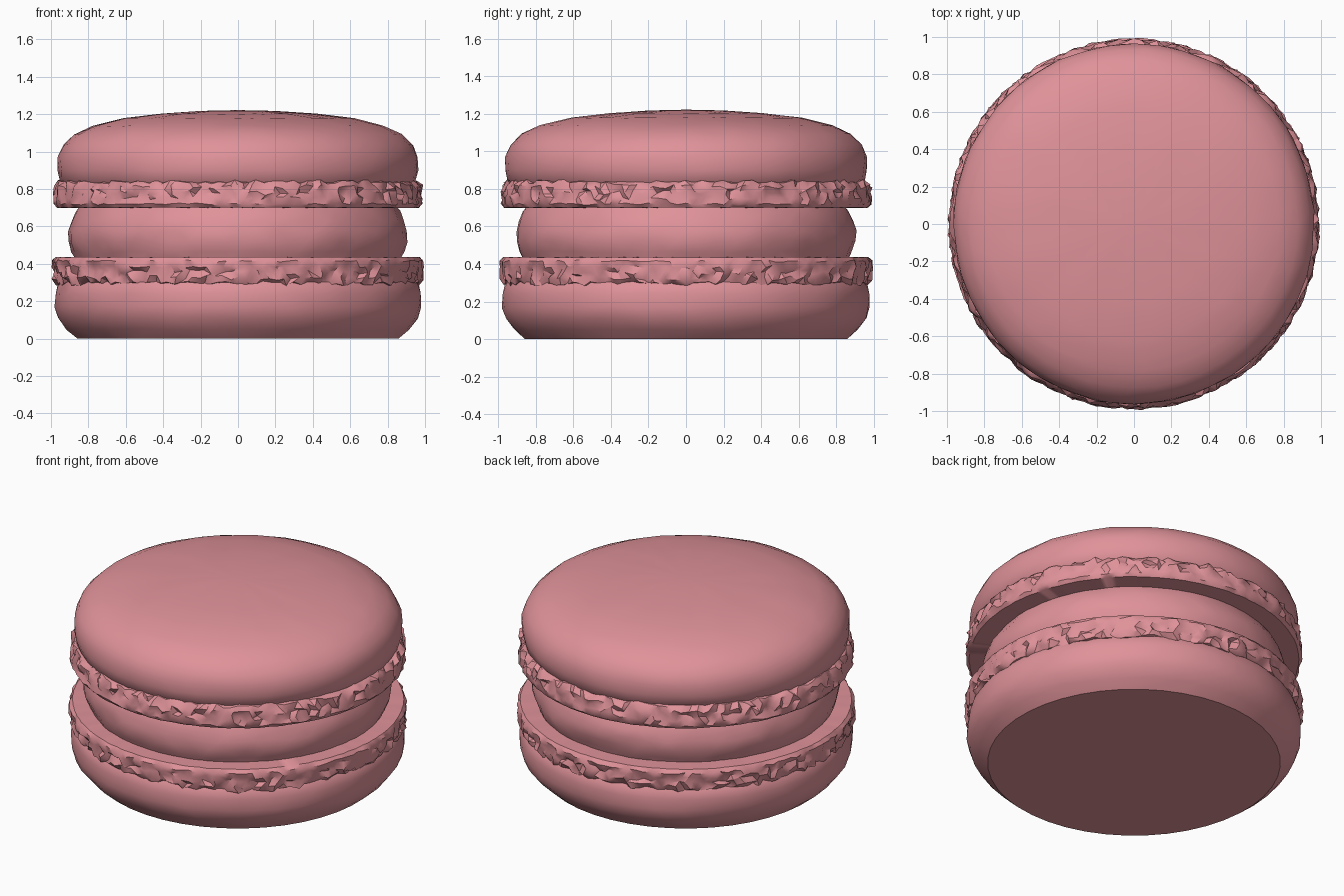
import bpy, bmesh, math, random

if "Cube" in bpy.data.objects:
    bpy.data.objects.remove(bpy.data.objects["Cube"])

random.seed(7)

pink = bpy.data.materials.new("rose pink")
pink.diffuse_color = (0.74, 0.29, 0.32, 1)
pink.use_nodes = True
pink.node_tree.nodes["Principled BSDF"].inputs["Base Color"].default_value = pink.diffuse_color


def lathe(name, profile, segs, angle=35):
    """Spin (radius, z, jitter) points into a closed solid, listed from bottom to top."""
    bm = bmesh.new()
    rings = []
    for i, (r, z, j) in enumerate(profile):
        if r == 0:
            rings.append([bm.verts.new((0, 0, z))])
            continue
        ring = []
        for k in range(segs):
            a = 2 * math.pi * (k + 0.5 * (i % 2) + random.uniform(-12, 12) * j) / segs
            rr = min(r + random.uniform(-j, j), 1.0)
            ring.append(bm.verts.new((rr * math.cos(a), rr * math.sin(a),
                                      z + random.uniform(-j, j) * 0.8)))
        rings.append(ring)
    for i, (lo, hi) in enumerate(zip(rings, rings[1:])):
        for k in range(segs):
            n = (k + 1) % segs
            if len(lo) == 1:
                bm.faces.new((lo[0], hi[n], hi[k]))
            elif len(hi) == 1:
                bm.faces.new((lo[k], lo[n], hi[0]))
            elif i % 2 == 0:
                bm.faces.new((lo[k], lo[n], hi[k]))
                bm.faces.new((lo[n], hi[n], hi[k]))
            else:
                bm.faces.new((lo[k], hi[n], hi[k]))
                bm.faces.new((lo[k], lo[n], hi[n]))
    bmesh.ops.recalc_face_normals(bm, faces=bm.faces)
    mesh = bpy.data.meshes.new(name)
    bm.to_mesh(mesh)
    bm.free()
    mesh.materials.append(pink)
    ob = bpy.data.objects.new(name, mesh)
    bpy.context.collection.objects.link(ob)
    bpy.ops.object.select_all(action='DESELECT')
    ob.select_set(True)
    bpy.context.view_layer.objects.active = ob
    bpy.ops.object.shade_smooth_by_angle(angle=math.radians(angle))
    return ob


# bottom shell: flat base and rounded side
lathe("bottom_shell", [
    (0, 0, 0), (0.86, 0, 0), (0.915, 0.05, 0.004), (0.962, 0.11, 0.004),
    (0.98, 0.17, 0.004), (0.978, 0.24, 0.004), (0.965, 0.30, 0.003),
    (0.93, 0.33, 0), (0, 0.33, 0)], 44)

# crumbly foot of the bottom shell, with a flat top
lathe("bottom_foot", [
    (0, 0.29, 0), (0.93, 0.29, 0.004), (0.968, 0.295, 0.016), (0.982, 0.325, 0.017),
    (0.980, 0.355, 0.017), (0.985, 0.385, 0.012), (0.988, 0.415, 0.007),
    (0.972, 0.436, 0.002), (0, 0.437, 0)], 150)

# filling: bulging disc
lathe("filling", [
    (0, 0.42, 0), (0.865, 0.42, 0), (0.885, 0.465, 0.007), (0.903, 0.52, 0.007),
    (0.903, 0.575, 0.007), (0.89, 0.63, 0.008), (0.865, 0.68, 0.006),
    (0.845, 0.71, 0), (0, 0.71, 0)], 52)

# crumbly foot of the top shell, with a flat underside
lathe("top_foot", [
    (0, 0.699, 0), (0.968, 0.70, 0.002), (0.983, 0.72, 0.007), (0.981, 0.75, 0.012),
    (0.976, 0.78, 0.017), (0.976, 0.81, 0.017), (0.957, 0.838, 0.015),
    (0.915, 0.845, 0.004), (0, 0.845, 0)], 150)

# top shell: low dome
lathe("top_shell", [
    (0, 0.81, 0), (0.92, 0.81, 0), (0.95, 0.84, 0.003), (0.964, 0.90, 0.004),
    (0.962, 0.97, 0.004), (0.935, 1.035, 0.004), (0.875, 1.092, 0.004),
    (0.78, 1.138, 0.004), (0.62, 1.178, 0.003), (0.42, 1.202, 0.002),
    (0.2, 1.217, 0.001), (0, 1.222, 0)], 44)
